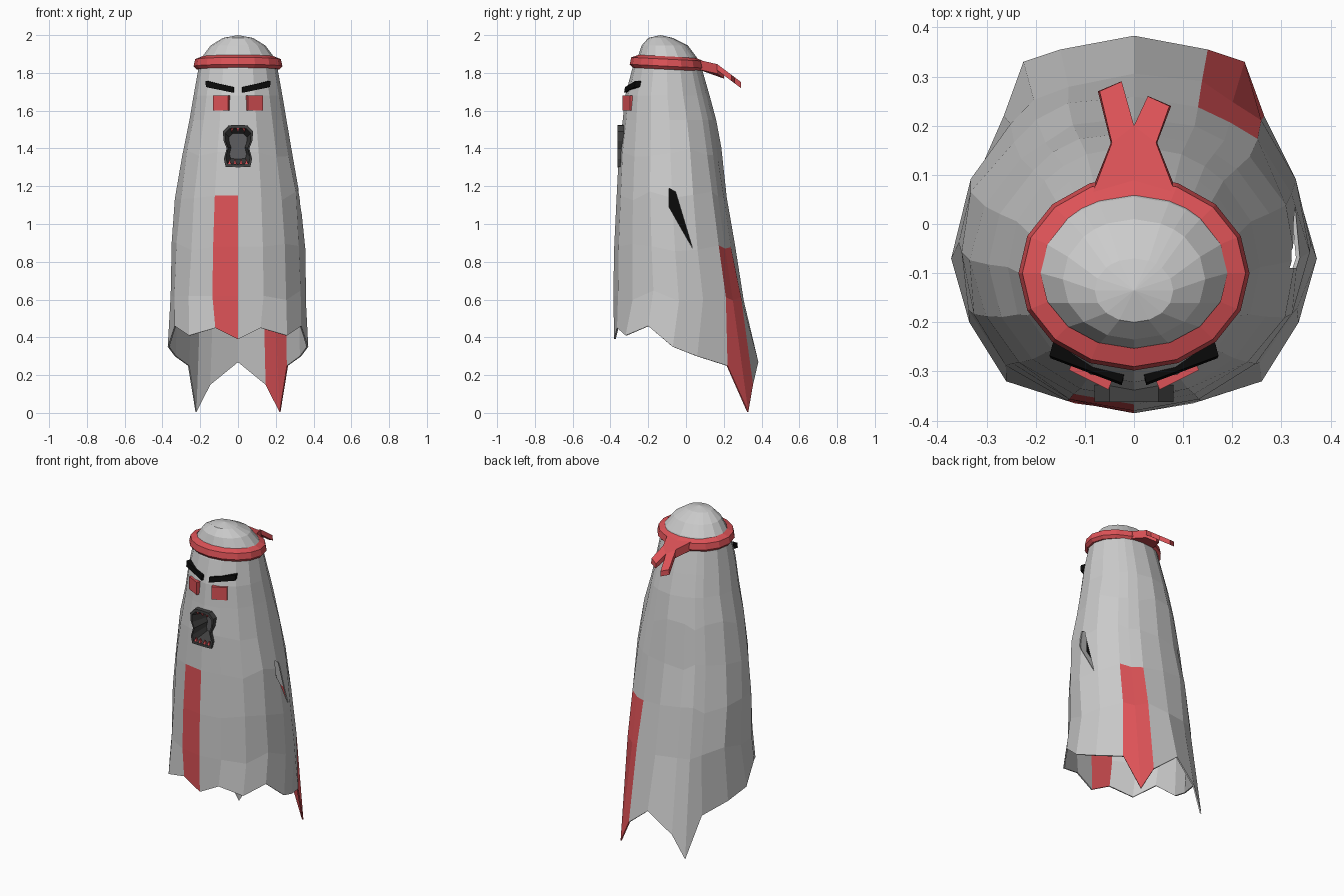
import bpy, bmesh, math, random
from mathutils import Vector

if "Cube" in bpy.data.objects:
    bpy.data.objects.remove(bpy.data.objects["Cube"])

random.seed(4)


def material(name, rgb):
    m = bpy.data.materials.new(name)
    m.diffuse_color = (*rgb, 1)
    m.use_nodes = True
    m.node_tree.nodes["Principled BSDF"].inputs["Base Color"].default_value = m.diffuse_color
    return m


CLOTH = material("pale_grey", (0.60, 0.60, 0.60))
RED = material("red", (0.72, 0.085, 0.095))
BLACK = material("black", (0.003, 0.003, 0.003))
DARK = material("dark_grey", (0.055, 0.055, 0.055))
THROAT = material("mid_grey", (0.11, 0.11, 0.115))


def finish(name, bm, mats):
    bmesh.ops.recalc_face_normals(bm, faces=bm.faces)
    me = bpy.data.meshes.new(name)
    bm.to_mesh(me)
    bm.free()
    ob = bpy.data.objects.new(name, me)
    for m in mats:
        me.materials.append(m)
    bpy.context.collection.objects.link(ob)
    return ob


def prism(name, a, b, mat):
    """Solid between two matching outlines."""
    bm = bmesh.new()
    va = [bm.verts.new(p) for p in a]
    vb = [bm.verts.new(p) for p in b]
    n = len(va)
    bm.faces.new(va)
    bm.faces.new(vb[::-1])
    for i in range(n):
        j = (i + 1) % n
        bm.faces.new((va[i], va[j], vb[j], vb[i]))
    return finish(name, bm, [mat] if mat else [])


# Sheet body: columns run from front centre round to back centre, then mirrored
half = [0, 22, 45, 67, 90, 112, 135, 146, 158, 180]
angles = half + [-a for a in half[-2:0:-1]]
hem_half = [(0, -.38, .39), (.12, -.365, .45), (.26, -.32, .41), (.335, -.2, .46),
            (.372, -.07, .35), (.335, .06, .30), (.265, .22, .25), (.225, .33, .005),
            (.15, .355, .15), (0, .383, .27)]
hem = hem_half + [(-x, y, z) for x, y, z in hem_half[-2:0:-1]]
# height, half width, front y, back y
rings = [(1.985, .08, -.20, -.07), (1.945, .145, -.235, .01), (1.885, .19, -.255, .055),
         (1.82, .21, -.285, .085), (1.68, .235, -.322, .125), (1.55, .257, -.335, .16),
         (1.38, .292, -.355, .19), (1.15, .328, -.367, .22), (.88, .352, -.38, .265),
         (.62, .362, -.385, .31)]

bm = bmesh.new()
apex = bm.verts.new((0, -.135, 2.0))
rows = []
for z, w, yf, yb in rings:
    row = []
    for a in angles:
        t = math.radians(a)
        k = 1 + (random.uniform(-.02, .02) if z < 1.5 and abs(a) > 30 else 0)
        dz = random.uniform(-.03, .03) if z < 1.5 and abs(a) > 30 else 0
        row.append(bm.verts.new((math.sin(t) * w * k,
                                 (yf + yb) / 2 - math.cos(t) * (yb - yf) / 2 * k, z + dz)))
    rows.append(row)
rows.append([bm.verts.new(p) for p in hem])
n = len(angles)
for i in range(n):
    j = (i + 1) % n
    bm.faces.new((apex, rows[0][i], rows[0][j]))
    for r in range(len(rows) - 1):
        f = bm.faces.new((rows[r][i], rows[r + 1][i], rows[r + 1][j], rows[r][j]))
        # red stripes: one front column, and the two columns at the back right corner
        if (i == n - 1 and r >= 7) or (i in (6, 7) and r >= 8):
            f.material_index = 1
body = finish("sheet_body", bm, [CLOTH, RED])
sol = body.modifiers.new("thickness", 'SOLIDIFY')
sol.thickness = 0.008
sol.offset = -1

# Mouth outline (x, z)
mouth_half = [(0, 1.525), (.05, 1.522), (.08, 1.49), (.076, 1.44), (.06, 1.40),
              (.075, 1.345), (.065, 1.302), (0, 1.30)]
mouth = mouth_half + [(-x, z) for x, z in mouth_half[-2:0:-1]]


def mouth_loop(y, s):
    return [(x * s, y, 1.412 + (z - 1.412) * s) for x, z in mouth]


# Cut the mouth and the arm slit through the sheet
slit = [(-.09, 1.19), (-.055, 1.17), (.035, .87), (-.09, 1.09)]
cutters = [prism("mouth_cutter", mouth_loop(-.5, .93), mouth_loop(-.25, .93), None),
           prism("slit_cutter", [(.2, y, z) for y, z in slit], [(.5, y, z) for y, z in slit], None)]
bpy.context.view_layer.objects.active = body
for c in cutters:
    c.hide_render = True
    m = body.modifiers.new(c.name, 'BOOLEAN')
    m.operation = 'DIFFERENCE'
    m.solver = 'EXACT'
    m.object = c
for m in list(body.modifiers):
    bpy.ops.object.modifier_apply(modifier=m.name)
for c in cutters:
    bpy.data.objects.remove(c)

# Black lining behind the slit
prism("slit_lining", [(.265, y, z) for y, z in ((-.1, 1.2), (-.04, 1.18), (.045, .86), (-.1, 1.08))],
      [(.272, y, z) for y, z in ((-.1, 1.2), (-.04, 1.18), (.045, .86), (-.1, 1.08))], BLACK)

# Mouth: lip ring, tapering cavity and throat
bm = bmesh.new()
loops = [[bm.verts.new(p) for p in mouth_loop(y, s)]
         for y, s in ((-.315, 1.0), (-.362, 1.0), (-.362, .86), (-.25, .60))]
k = len(mouth)
for a, b in zip(loops, loops[1:]):
    for i in range(k):
        j = (i + 1) % k
        bm.faces.new((a[i], a[j], b[j], b[i]))
back = bm.faces.new(loops[-1])
back.material_index = 1
finish("mouth", bm, [DARK, THROAT])


# Teeth: small red cones along top and bottom of the mouth
def tooth(name, x, z, tip):
    bm = bmesh.new()
    base = [bm.verts.new((x + dx, -.352 + dy, z)) for dx, dy in
            ((-.01, -.01), (.01, -.01), (.01, .012), (-.01, .012))]
    t = bm.verts.new((x, -.352, tip))
    bm.faces.new(base)
    for i in range(4):
        bm.faces.new((base[i], base[(i + 1) % 4], t))
    finish(name, bm, [RED])


for x in (-.032, 0, .032):
    tooth("upper_tooth", x, 1.512, 1.485)
for x in (-.045, -.016, .016, .045):
    tooth("lower_tooth", x, 1.312, 1.345)

# Eyes and brows, following the slope of the face
for s, side in ((1, "right"), (-1, "left")):
    eye = [(.052, -.337, 1.60), (.132, -.297, 1.60), (.132, -.297, 1.68), (.052, -.337, 1.68)]
    prism(side + "_eye", [(s * x, y, z) for x, y, z in eye],
          [(s * (x - .02), y + .05, z) for x, y, z in eye], RED)
    brow = [(.025, -.328, 1.695), (.17, -.273, 1.725), (.172, -.268, 1.758), (.025, -.323, 1.725)]
    prism(side + "_brow", [(s * x, y, z) for x, y, z in brow],
          [(s * (x - .008), y + .03, z) for x, y, z in brow], BLACK)

# Headband: five-point section swept round the head, tipped back
section = [(0, 1.83), (.03, 1.828), (.045, 1.845), (.037, 1.882), (0, 1.897)]
bm = bmesh.new()
band = []
for i in range(16):
    t = 2 * math.pi * i / 16
    row = []
    for d, z in section:
        x, y = math.sin(t) * (.19 + d), -.1 - math.cos(t) * (.153 + d)
        row.append(bm.verts.new((x, y, z - .05 * (y + .29))))
    band.append(row)
for i in range(16):
    a, b = band[i], band[(i + 1) % 16]
    for p in range(5):
        q = (p + 1) % 5
        bm.faces.new((a[p], a[q], b[q], b[p]))
finish("headband", bm, [RED])


# Knot and two loose tails drooping behind the headband
def droop(y):
    return 1.872 - .2 * (y - .05) - max(0, y - .16) * .55


def ribbon(name, pts, thick):
    prism(name, [(x, y, droop(y)) for x, y in pts],
          [(x * 1.05, y, droop(y) - thick) for x, y in pts], RED)


ribbon("band_knot", [(-.085, .06), (.085, .06), (.045, .165), (0, .2), (-.045, .165)], .05)
ribbon("left_tail", [(-.045, .165), (0, .2), (-.025, .29), (-.07, .27)], .032)
ribbon("right_tail", [(0, .2), (.045, .165), (.072, .24), (.028, .26)], .032)
